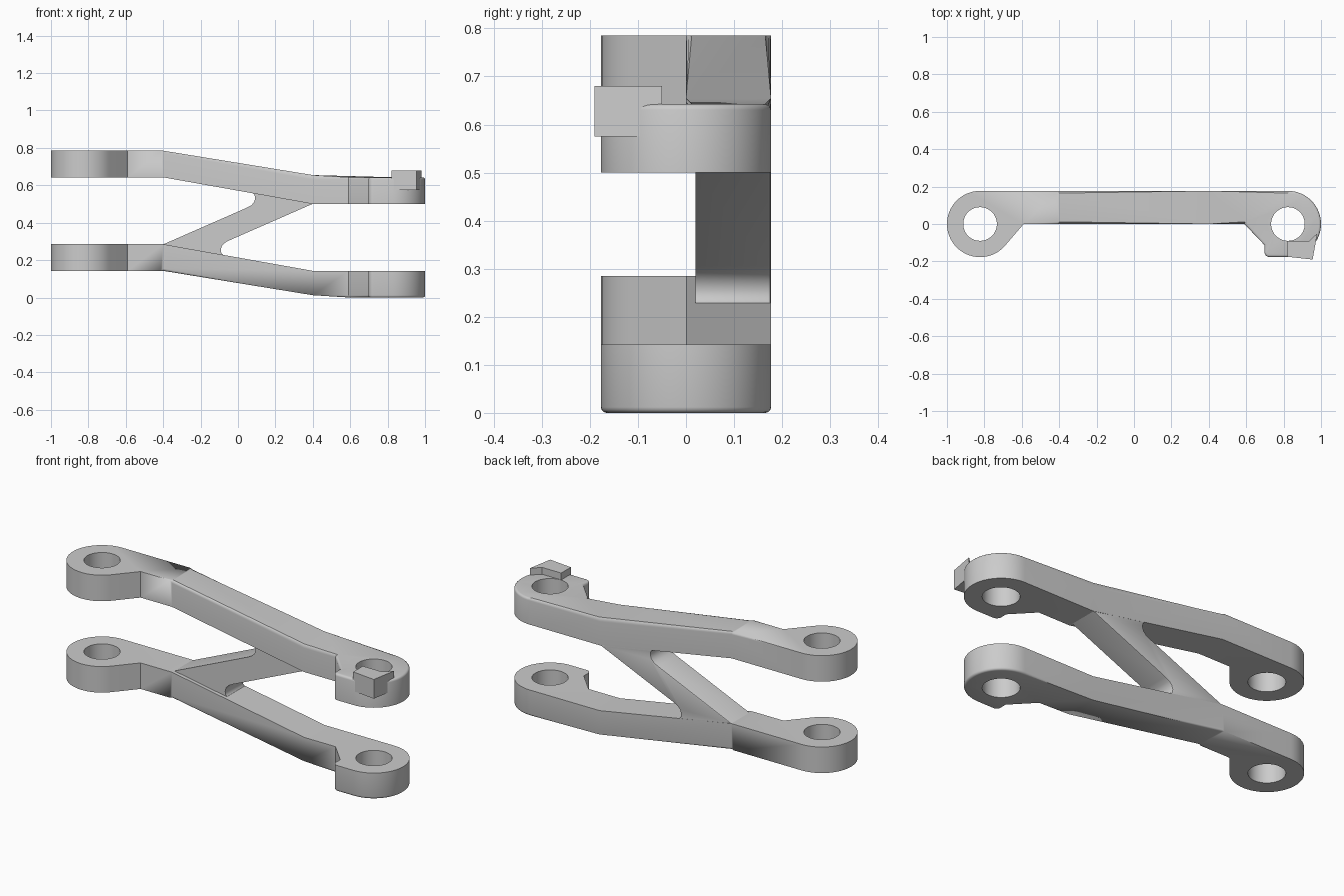
import bpy, bmesh
from math import sin, cos, pi, radians

if "Cube" in bpy.data.objects:
    bpy.data.objects.remove(bpy.data.objects["Cube"])

R, CX, HOLE = 0.177, 0.823, 0.09      # eye radius, eye centre, hole radius
T = 0.1425                            # arm thickness and height drop


def arc(cx, cy, r, a0, a1, n):
    return [(cx + r * cos(radians(a0 + (a1 - a0) * i / n)),
             cy + r * sin(radians(a0 + (a1 - a0) * i / n))) for i in range(n + 1)]


def prism(points, lift, axis):
    """Closed prism from 3D outline points, extruded along axis."""
    bm = bmesh.new()
    face = bm.faces.new([bm.verts.new(p) for p in points])
    ext = bmesh.ops.extrude_face_region(bm, geom=[face])
    for v in ext["geom"]:
        if isinstance(v, bmesh.types.BMVert):
            v.co[axis] += lift
    bmesh.ops.recalc_face_normals(bm, faces=bm.faces)
    return bm


def finish(bm, name):
    me = bpy.data.meshes.new(name)
    bm.to_mesh(me)
    bm.free()
    ob = bpy.data.objects.new(name, me)
    bpy.context.collection.objects.link(ob)
    return ob


def select(ob):
    bpy.ops.object.select_all(action='DESELECT')
    ob.select_set(True)
    bpy.context.view_layer.objects.active = ob


def smooth(ob):
    select(ob)
    bpy.ops.object.shade_smooth_by_angle(angle=radians(35))


# Plan outline of one arm: round eye on the left, eye with square heel on the right
outline = (arc(-CX, 0, R, 90, 320.3, 40) + [(-0.59, 0), (0.59, 0), (0.697, -0.112)]
           + arc(0.725, -R + 0.028, 0.028, 180, 270, 6) + arc(CX, 0, R, -90, 90, 32))


def arm(name, base, outer_top):
    bm = prism([(x, y, 0) for x, y in outline], T, 2)
    # Outer edges are rounded from the left bend to the right end
    for x in (-0.4, 0.4):
        bmesh.ops.bisect_plane(bm, geom=bm.verts[:] + bm.edges[:] + bm.faces[:],
                               plane_co=(x, 0, 0), plane_no=(1, 0, 0))
    z = T if outer_top else 0
    rim = [e for e in bm.edges
           if all(abs(v.co.z - z) < 1e-4 and v.co.x > -0.401 for v in e.verts)
           and any(abs(f.normal.z) < 0.5 for f in e.link_faces)]
    for v in bm.verts:
        t = min(1, max(0, (0.4 - v.co.x) / 0.8))
        v.co.z += base + T * t
    bmesh.ops.bevel(bm, geom=rim, offset=0.012, segments=3, profile=0.5,
                    affect='EDGES', clamp_overlap=True)
    ob = finish(bm, name)
    # Pin holes
    for s in (-1, 1):
        cut = finish(prism([(x, y, -1) for x, y in arc(s * CX, 0, HOLE, 0, 360, 48)[:-1]],
                           3, 2), "hole_cutter")
        cut.hide_render = True
        mod = ob.modifiers.new("hole", 'BOOLEAN')
        mod.operation, mod.solver, mod.object = 'DIFFERENCE', 'EXACT', cut
        select(ob)
        bpy.ops.object.modifier_apply(modifier=mod.name)
        bpy.data.objects.remove(cut)
    smooth(ob)


arm("lower_arm", 0, False)
arm("upper_arm", 0.5, True)

# Diagonal brace with filleted crotches, symmetric about its centre
half = [(-0.40, 0.284), (0.045, 0.479), (0.07, 0.492), (0.086, 0.509), (0.092, 0.53),
        (0.089, 0.547), (0.08, 0.558), (0.065, 0.564), (0.09, 0.575)]
zc = (2 * T + 0.5) / 2
loop = half + [(-x, 2 * zc - z) for x, z in half]
bm = prism([(x, 0.02, z) for x, z in loop], 0.1565, 1)
back = [e for e in bm.edges if all(v.co.y > 0.17 for v in e.verts)]
bmesh.ops.bevel(bm, geom=back, offset=0.006, segments=2, profile=0.5,
                affect='EDGES', clamp_overlap=True)
smooth(finish(bm, "diagonal_brace"))

# Small stop block on the upper right eye
plan = [(0.82, -0.175), (0.955, -0.19), (0.98, -0.05), (0.935, -0.092), (0.82, -0.092)]
finish(prism([(x, y, 0.575) for x, y in plan], 0.105, 2), "stop_block")
